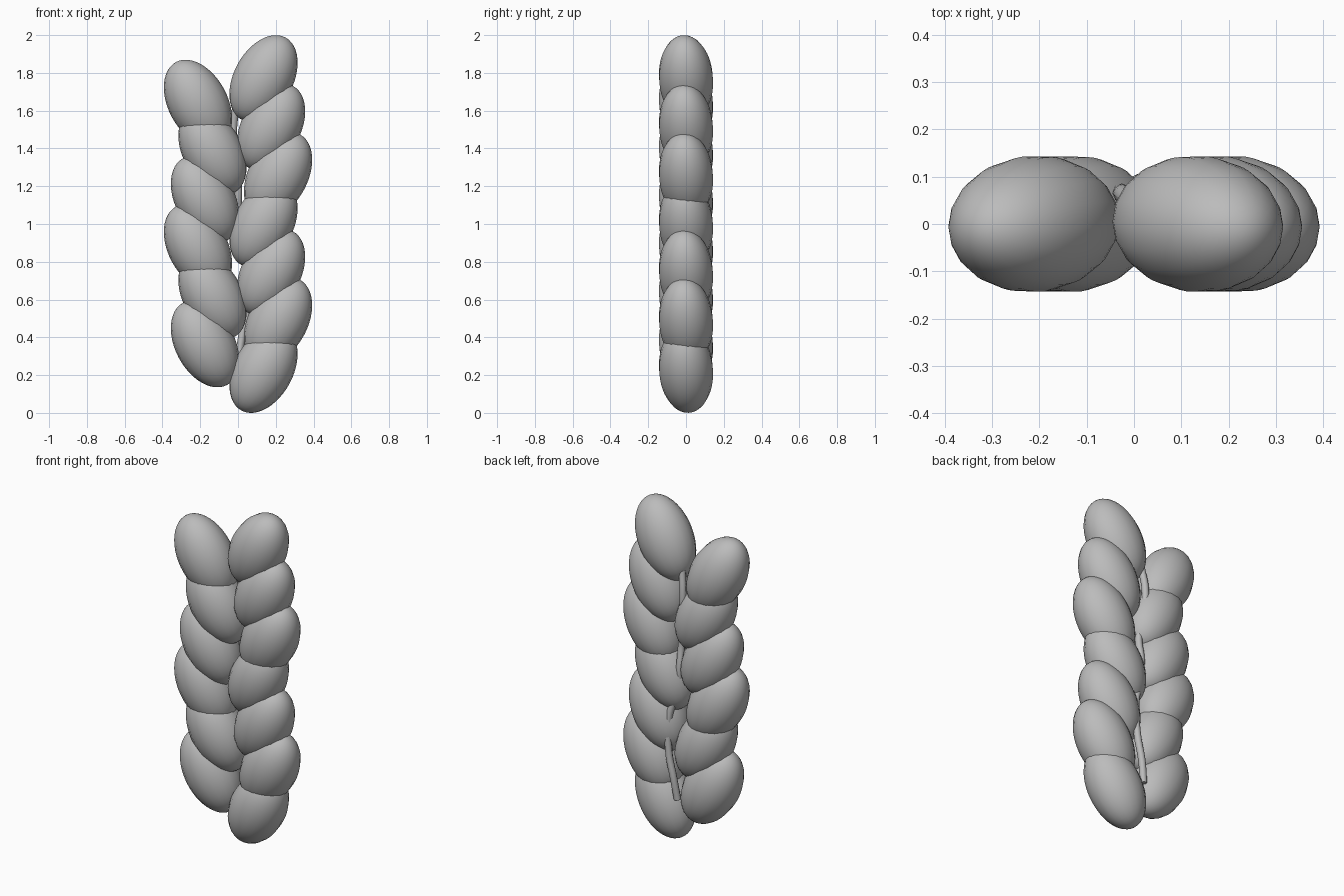
import bpy, bmesh, math
from mathutils import Matrix

if "Cube" in bpy.data.objects:
    bpy.data.objects.remove(bpy.data.objects["Cube"])

grey = bpy.data.materials.new("neutral_grey")
grey.diffuse_color = (0.5, 0.5, 0.5, 1)
grey.use_nodes = True
grey.node_tree.nodes["Principled BSDF"].inputs["Base Color"].default_value = grey.diffuse_color

RADII = (0.157, 0.144, 0.247)   # across, depth, along the lock
LEAN = math.radians(28)
TIP = math.radians(4)


def braid_lobe(name, x, z, side):
    """One egg-shaped lock, leaning outward at its top."""
    bm = bmesh.new()
    bmesh.ops.create_uvsphere(bm, u_segments=18, v_segments=24, radius=1)
    m = (Matrix.Translation((x, 0, z))
         @ Matrix.Rotation(TIP, 4, 'X')
         @ Matrix.Rotation(side * LEAN, 4, 'Y')
         @ Matrix.Diagonal((*RADII, 1))
         @ Matrix.Rotation(math.pi / 2, 4, 'Z'))
    bmesh.ops.transform(bm, matrix=m, verts=bm.verts)
    for f in bm.faces:
        f.smooth = True
    me = bpy.data.meshes.new(name)
    bm.to_mesh(me)
    bm.free()
    me.materials.append(grey)
    ob = bpy.data.objects.new(name, me)
    bpy.context.collection.objects.link(ob)


# Two columns of locks; sideways offset repeats every three
OFFSETS = (0.135, 0.175, 0.212)
for i in range(7):
    braid_lobe(f"right_lock_{i + 1}", OFFSETS[i % 3], 1.77 - 0.2567 * i, 1)
for i in range(6):
    braid_lobe(f"left_lock_{i + 1}", -OFFSETS[(i + 2) % 3], 1.64 - 0.255 * i, -1)

# Thin strand winding through the gap between the columns
path = [(-0.01, 0.05, 1.63), (-0.025, 0.065, 1.5), (-0.02, 0.06, 1.36),
        (0, 0.04, 1.2), (0, 0.06, 1.05), (0.01, 0.06, 0.92),
        (0.055, 0.08, 0.75), (0.05, 0.09, 0.54), (0.02, 0.09, 0.4), (0, 0.08, 0.27)]
cu = bpy.data.curves.new("core_strand", 'CURVE')
cu.dimensions = '3D'
cu.bevel_depth = 0.02
cu.bevel_resolution = 2
cu.resolution_u = 6
cu.use_fill_caps = True
sp = cu.splines.new('BEZIER')
sp.bezier_points.add(len(path) - 1)
for p, co in zip(sp.bezier_points, path):
    p.co = co
    p.handle_left_type = p.handle_right_type = 'AUTO'
cu.materials.append(grey)
bpy.context.collection.objects.link(bpy.data.objects.new("core_strand", cu))
